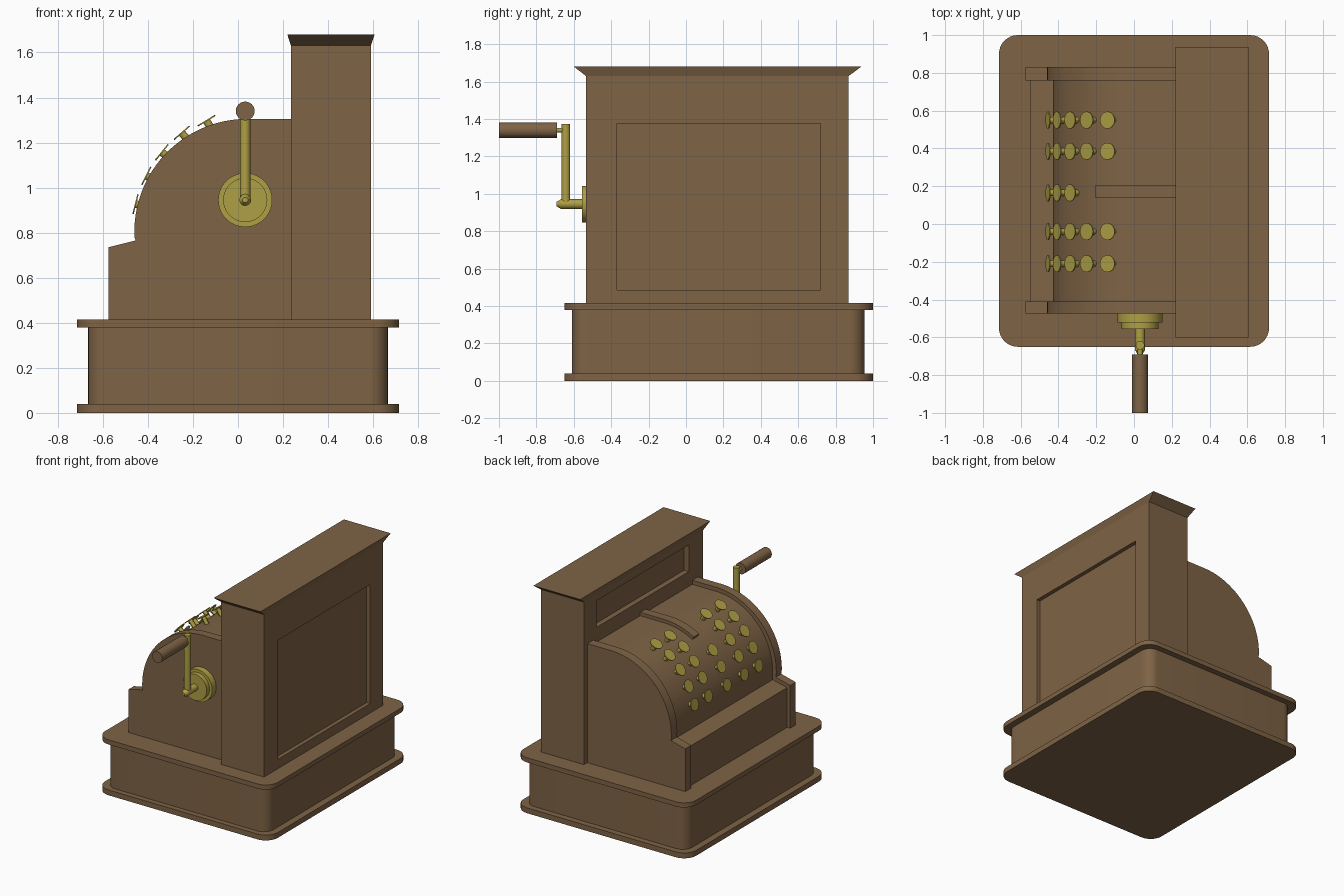
import bpy, bmesh, math
from mathutils import Vector

if "Cube" in bpy.data.objects:
    bpy.data.objects.remove(bpy.data.objects["Cube"])


def material(name, color):
    m = bpy.data.materials.new(name)
    m.diffuse_color = (*color, 1)
    m.use_nodes = True
    m.node_tree.nodes["Principled BSDF"].inputs["Base Color"].default_value = m.diffuse_color
    return m


WOOD = material("wood", (0.21, 0.125, 0.06))
BRASS = material("brass", (0.43, 0.35, 0.06))


def finish(name, bm, mat):
    bmesh.ops.recalc_face_normals(bm, faces=bm.faces)
    me = bpy.data.meshes.new(name)
    bm.to_mesh(me)
    bm.free()
    me.polygons.foreach_set("use_smooth", [True] * len(me.polygons))
    me.set_sharp_from_angle(angle=math.radians(30))
    me.materials.append(mat)
    ob = bpy.data.objects.new(name, me)
    bpy.context.collection.objects.link(ob)
    return ob


def box_bm(x0, x1, y0, y1, z0, z1):
    bm = bmesh.new()
    bmesh.ops.create_cube(bm, size=1)
    for v in bm.verts:
        v.co = Vector((x1 if v.co.x > 0 else x0, y1 if v.co.y > 0 else y0,
                       z1 if v.co.z > 0 else z0))
    return bm


def rounded_slab(name, x, y0, y1, z0, z1, radius):
    bm = box_bm(-x, x, y0, y1, z0, z1)
    edges = [e for e in bm.edges if abs(e.verts[0].co.z - e.verts[1].co.z) > 1e-4]
    bmesh.ops.bevel(bm, geom=edges, offset=radius, segments=8, profile=0.5, affect='EDGES')
    return finish(name, bm, WOOD)


def extrude_profile(name, pts, y0, y1):
    bm = bmesh.new()
    face = bm.faces.new([bm.verts.new((x, y0, z)) for x, z in pts])
    ext = bmesh.ops.extrude_face_region(bm, geom=[face])
    for v in ext["geom"]:
        if isinstance(v, bmesh.types.BMVert):
            v.co.y = y1
    return finish(name, bm, WOOD)


def rod(name, start, end, r1, r2=None, mat=BRASS, segments=24):
    a, b = Vector(start), Vector(end)
    bm = bmesh.new()
    bmesh.ops.create_cone(bm, cap_ends=True, segments=segments, radius1=r1,
                          radius2=r1 if r2 is None else r2, depth=(b - a).length)
    ob = finish(name, bm, mat)
    ob.location = (a + b) / 2
    ob.rotation_euler = (b - a).to_track_quat('Z', 'Y').to_euler()
    return ob


CX, CZ = 0.04, 0.805


def arc(r, a0, a1, n=24):
    """Points on the barrel arc; angles in degrees from straight up, toward -x."""
    out = []
    for i in range(n + 1):
        a = math.radians(a0 + (a1 - a0) * i / n)
        out.append((CX - r * math.sin(a), CZ + r * math.cos(a)))
    return out


def recess(bm, side, y0, y1, z0, z1, depth):
    """Sink a rectangular panel into the face pointing along side*x."""
    bm.normal_update()
    face = max(bm.faces, key=lambda f: f.normal.x * side + f.calc_area() * 0.001)
    bmesh.ops.inset_individual(bm, faces=[face], thickness=0.1)
    c = face.calc_center_median()
    for v in face.verts:
        v.co.y = y1 if v.co.y > c.y else y0
        v.co.z = z1 if v.co.z > c.z else z0
    inner = bmesh.ops.extrude_discrete_faces(bm, faces=[face])["faces"][0]
    for v in inner.verts:
        v.co.x -= side * depth


# Base drawer with its two overhanging plates
rounded_slab("base_plate", 0.715, -0.65, 1.0, 0, 0.04, 0.1)
rounded_slab("drawer_body", 0.665, -0.61, 0.955, 0.04, 0.38, 0.08)
rounded_slab("top_plate", 0.715, -0.65, 1.0, 0.38, 0.415, 0.1)

# Tall display tower with recessed panels
bm = box_bm(0.235, 0.59, -0.535, 0.87, 0.415, 1.63)
recess(bm, 1, -0.37, 0.72, 0.485, 1.375, 0.03)
recess(bm, -1, -0.37, 0.72, 1.385, 1.585, 0.04)
finish("tower", bm, WOOD)

# Flared cornice
bm = box_bm(0.235, 0.59, -0.535, 0.87, 1.63, 1.68)
for v in bm.verts:
    if v.co.z > 1.65:
        v.co.x += 0.016 if v.co.x > 0.4 else -0.016
        v.co.y += 0.068 if v.co.y > 0 else -0.065
finish("cornice", bm, WOOD)

# Curved side walls and the barrel between them
side = [(0.24, 0.415), (0.24, 1.305)] + arc(0.5, 0, 93) + [
    (-0.455, 0.765), (-0.575, 0.735), (-0.575, 0.415)]
extrude_profile("side_wall_near", side, -0.475, -0.41)
extrude_profile("side_wall_far", side, 0.76, 0.83)
barrel = [(0.24, 0.415), (0.24, 1.275)] + arc(0.47, 0, 93) + [
    (-0.43, 0.74), (-0.55, 0.712), (-0.55, 0.415)]
extrude_profile("barrel", barrel, -0.42, 0.77)

# Raised strip above the short key column
strip = [(0.24, 1.25), (0.24, 1.3)] + arc(0.495, 0, 30, 10) + arc(0.45, 30, 0, 10)
extrude_profile("centre_strip", strip, 0.14, 0.205)

# Keys: x, z of the cap and its tilt from vertical
rows = [(-0.455, 0.927, 76), (-0.407, 1.052, 63), (-0.338, 1.157, 51),
        (-0.25, 1.243, 41), (-0.14, 1.297, 31)]
for col, y in enumerate((0.55, 0.385, 0.165, -0.04, -0.21)):
    for row, (x, z, tilt) in enumerate(rows[:3] if col == 2 else rows):
        t = math.radians(tilt)
        n = Vector((-math.sin(t), 0, math.cos(t)))
        p = Vector((x, y, z))
        rod(f"key_stem_{col}_{row}", p - n * 0.09, p, 0.017, segments=12)
        rod(f"key_cap_{col}_{row}", p - n * 0.003, p + n * 0.003, 0.045)

# Crank: hub, shaft, arm and wooden grip
X, Z = 0.032, 0.945
rod("crank_hub", (X, -0.47, Z), (X, -0.522, Z), 0.12, segments=40)
rod("crank_hub_cap", (X, -0.522, Z), (X, -0.556, Z), 0.098, segments=40)
rod("crank_shaft", (X, -0.55, Z), (X, -0.668, Z), 0.026)
rod("crank_shaft_tip", (X, -0.668, Z), (X, -0.692, Z), 0.026, 0.012)
rod("crank_arm", (X, -0.642, Z), (X, -0.642, 1.372), 0.023)
rod("grip_pin", (X, -0.642, 1.34), (X, -0.7, 1.34), 0.013)
rod("crank_grip", (X, -0.69, 1.34), (X, -1.0, 1.34), 0.042, mat=WOOD)
